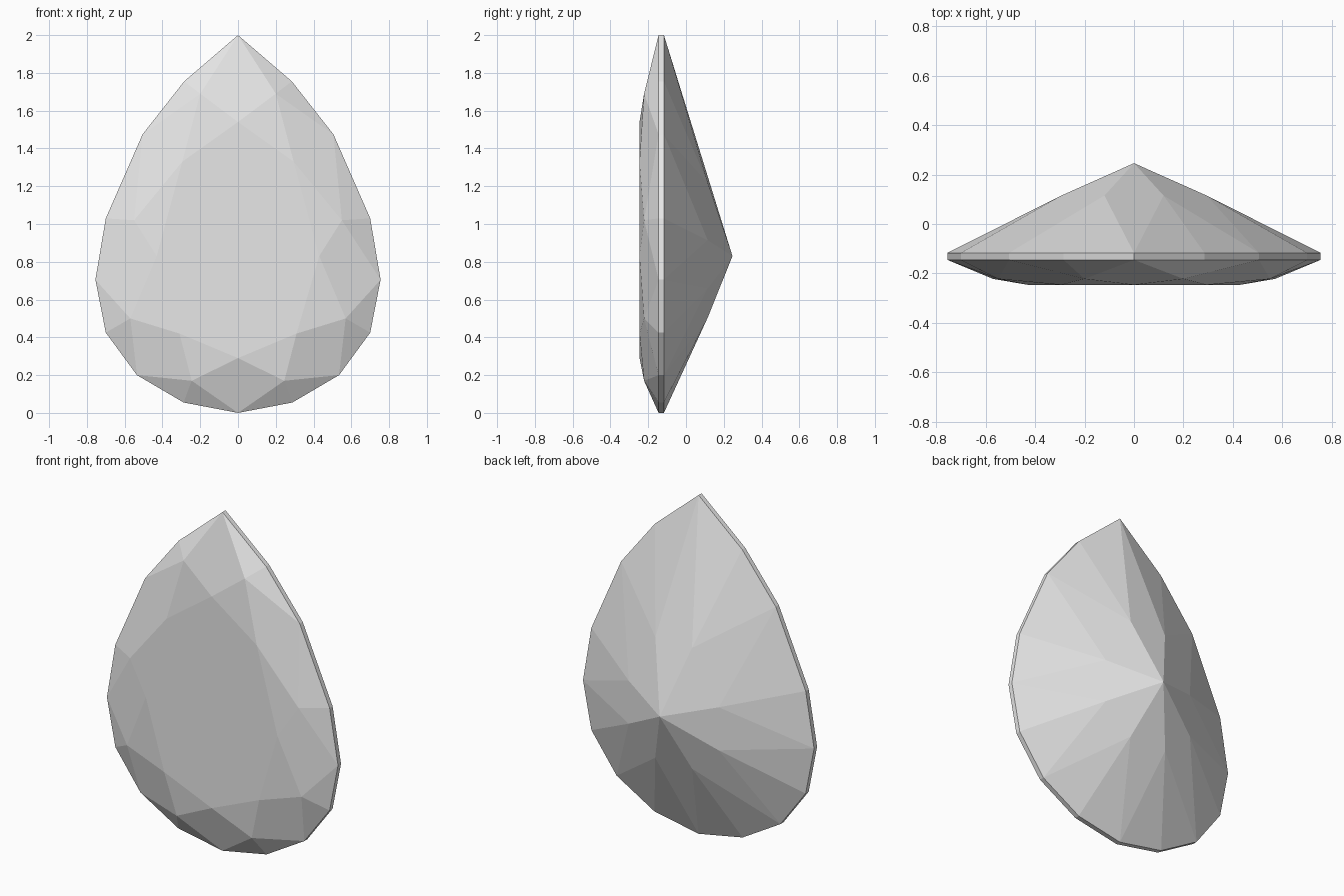
import bpy
import bmesh

# Remove the default object
cube = bpy.data.objects.get("Cube")
if cube:
    bpy.data.objects.remove(cube, do_unlink=True)

# Right half outlines (x, z), listed from the tip down to the base
OUTLINE = [(0, 2), (.285, 1.755), (.505, 1.475), (.70, 1.03), (.755, .705),
           (.70, .425), (.535, .20), (.288, .055), (0, 0)]
STAR = [(.20, 1.69), (.55, 1.02), (.57, .50), (.245, .17)]
TABLE = [(0, 1.54), (.295, 1.33), (.43, .83), (.31, .42), (0, .29)]
CULET = (0, .83)
PAVILION_REACH = .42

bm = bmesh.new()


def ring(half, y):
    """Mirror half an outline into a closed ring of vertices at depth y."""
    mirrored = [(-x, z) for x, z in reversed(half) if x]
    return [bm.verts.new((x, y, z)) for x, z in half + mirrored]


front = ring(OUTLINE, -.145)
back = ring(OUTLINE, -.117)
star = ring(STAR, -.222)
table = ring(TABLE, -.246)
lower = ring([(x * PAVILION_REACH, CULET[1] + (z - CULET[1]) * PAVILION_REACH)
              for x, z in OUTLINE[1::2]], .115)
culet = bm.verts.new((CULET[0], .246, CULET[1]))

# Flat table and girdle band
bm.faces.new(table)
count = len(front)
for i in range(count):
    j = (i + 1) % count
    bm.faces.new((front[i], front[j], back[j], back[i]))

# Crown kites and stars, pavilion kites, and the paired girdle facets
for k in range(8):
    tip, odd, after = 2 * k, 2 * k + 1, (2 * k + 2) % count
    bm.faces.new((front[tip], star[k], table[k], star[k - 1]))
    bm.faces.new((star[k], table[(k + 1) % 8], table[k]))
    bm.faces.new((back[tip], lower[k], culet, lower[k - 1]))
    for edge, mid in ((front, star), (back, lower)):
        bm.faces.new((edge[tip], edge[odd], mid[k]))
        bm.faces.new((edge[odd], edge[after], mid[k]))

bmesh.ops.recalc_face_normals(bm, faces=bm.faces[:])
mesh = bpy.data.meshes.new("pear_cut_gem")
bm.to_mesh(mesh)
bm.free()

# Pale grey stone
stone = bpy.data.materials.new("pale_grey")
stone.use_nodes = True
stone.diffuse_color = (.8, .8, .8, 1)
stone.node_tree.nodes["Principled BSDF"].inputs["Base Color"].default_value = (.8, .8, .8, 1)
mesh.materials.append(stone)

gem = bpy.data.objects.new("pear_cut_gem", mesh)
bpy.context.collection.objects.link(gem)
